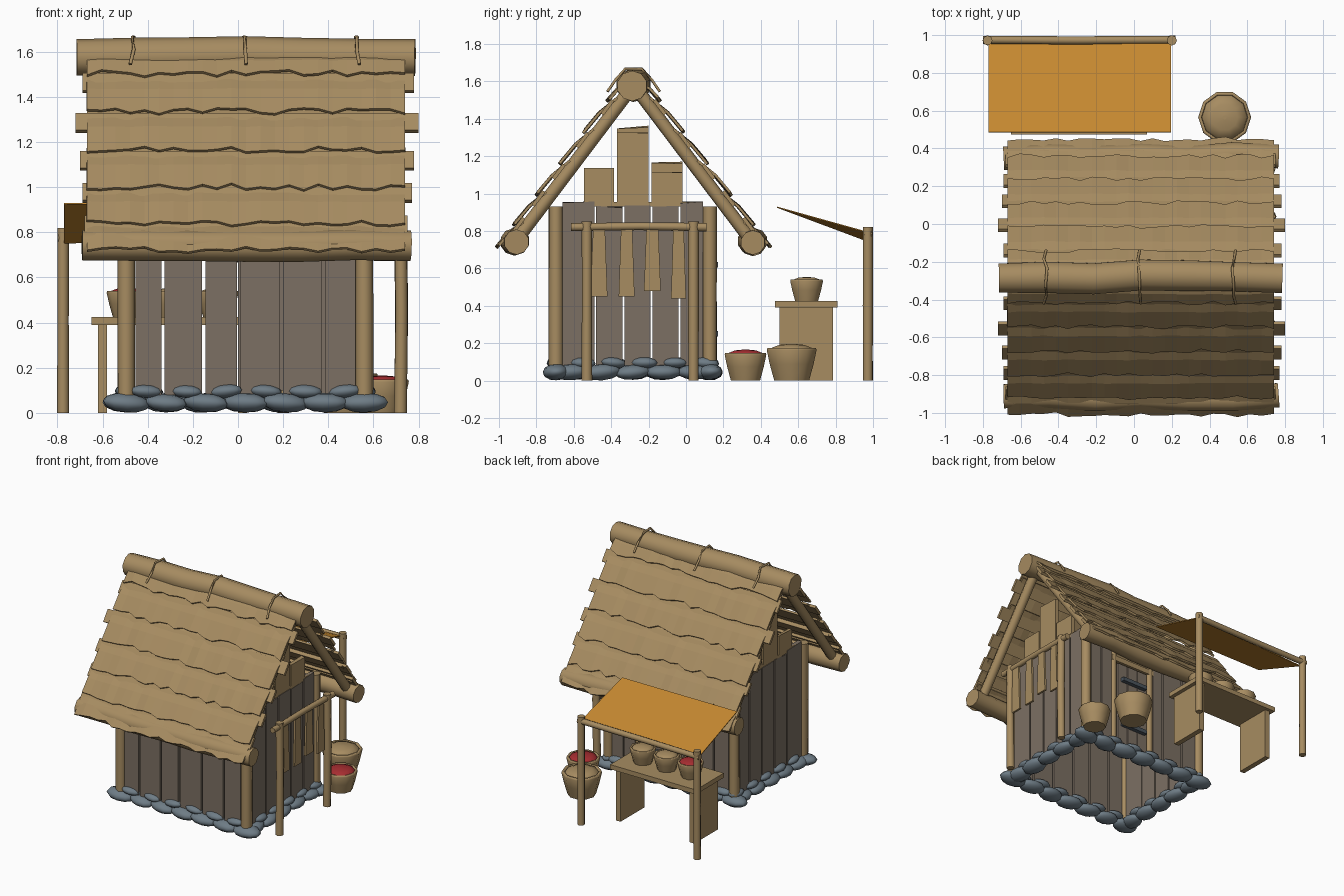
import bpy, math, random
from mathutils import Vector, Matrix

if "Cube" in bpy.data.objects:
    bpy.data.objects.remove(bpy.data.objects["Cube"])

random.seed(4)
R = random.uniform


def mat(name, c):
    m = bpy.data.materials.new(name)
    m.diffuse_color = (*c, 1)
    m.use_nodes = True
    m.node_tree.nodes["Principled BSDF"].inputs["Base Color"].default_value = m.diffuse_color
    return m


TAN = mat("tan wood", (0.385, 0.262, 0.12))
GREY = mat("grey planks", (0.20, 0.16, 0.125))
STONE = mat("blue grey stone", (0.155, 0.20, 0.235))
ORANGE = mat("orange cloth", (0.57, 0.25, 0.03))
RED = mat("red fruit", (0.38, 0.026, 0.03))
IRON = mat("dark iron", (0.07, 0.09, 0.11))


def mesh(name, verts, faces, m, smooth=False):
    me = bpy.data.meshes.new(name)
    me.from_pydata([tuple(v) for v in verts], [], faces)
    me.materials.append(m)
    for p in me.polygons:
        p.use_smooth = smooth and len(p.vertices) <= 4
    ob = bpy.data.objects.new(name, me)
    bpy.context.collection.objects.link(ob)
    return ob


def tube(name, pts, r, m, sides=8, wob=0.0):
    """Round pole through points, with flat end caps and optional wobble."""
    pts = [Vector(p) for p in pts]
    verts, faces, n = [], [], len(pts)
    for i, p in enumerate(pts):
        d = (pts[min(i + 1, n - 1)] - pts[max(i - 1, 0)]).normalized()
        a = d.cross(Vector((0, 1, 0.01)) if abs(d.y) < 0.9 else Vector((1, 0, 0))).normalized()
        b = d.cross(a)
        rr = r * (1 + R(-wob, wob))
        for k in range(sides):
            t = 2 * math.pi * k / sides
            verts.append(p + (a * math.cos(t) + b * math.sin(t)) * rr)
    for i in range(n - 1):
        for k in range(sides):
            j = (k + 1) % sides
            faces.append((i * sides + k, i * sides + j, (i + 1) * sides + j, (i + 1) * sides + k))
    faces.append(tuple(reversed(range(sides))))
    faces.append(tuple(range((n - 1) * sides, n * sides)))
    return mesh(name, verts, faces, m, True)


def box(name, x, y, z, m, jit=0.0, taper=1.0):
    """Box from ranges; jit varies the top corners, taper narrows the top in y."""
    yc = (y[0] + y[1]) / 2
    v = []
    for k in (0, 1):
        for j in (0, 1):
            for i in (0, 1):
                yy = yc + (y[j] - yc) * (taper if k else 1)
                v.append((x[i], yy, z[k] + (R(-jit, jit) if k else 0)))
    f = [(0, 2, 3, 1), (4, 5, 7, 6), (0, 1, 5, 4), (2, 6, 7, 3), (0, 4, 6, 2), (1, 3, 7, 5)]
    return mesh(name, v, f, m)


def lathe(name, cx, cy, prof, m, sides=10):
    v, f = [], []
    for r, z in prof:
        v += [(cx + r * math.cos(2 * math.pi * k / sides), cy + r * math.sin(2 * math.pi * k / sides), z)
              for k in range(sides)]
    for i in range(len(prof) - 1):
        for k in range(sides):
            j = (k + 1) % sides
            f.append((i * sides + k, i * sides + j, (i + 1) * sides + j, (i + 1) * sides + k))
    f += [tuple(reversed(range(sides))), tuple(range((len(prof) - 1) * sides, len(prof) * sides))]
    return mesh(name, v, f, m, True)


def basket(name, x, y, z, r, h, m):
    lathe(name, x, y, [(r * .7, z), (r * .88, z + h * .5), (r, z + h * .93), (r * .97, z + h),
                       (r * .88, z + h), (r * .86, z + h * .85)], TAN)
    lathe(name + "_contents", x, y, [(r * .88, z + h * .85), (r * .8, z + h * 1.0),
                                     (r * .5, z + h * 1.09), (r * .08, z + h * 1.12)], m)


# Roof frame: ridge log, eave logs, rafters
YR, ZR, ZE = -0.28, 1.58, 0.74
RUN = 0.635


def long_log(name, x0, x1, y, z, r):
    pts = [(x0 + (x1 - x0) * i / 6, y + R(-.012, .012), z + R(-.006, .006)) for i in range(7)]
    tube(name, pts, r, TAN, 10, 0.05)


long_log("ridge_log", -0.715, 0.785, YR, ZR, 0.083)
slope = math.hypot(RUN, ZR - ZE)


def on_roof(side, x, t, off):
    """Point at fraction t down a slope, off along its outward normal."""
    return Vector((x, YR + side * (RUN * t + off * (ZR - ZE) / slope), ZR - (ZR - ZE) * t + off * RUN / slope))


for side, nm in ((-1, "front"), (1, "back")):
    long_log(nm + "_eave_log", -0.69, 0.765, YR + side * RUN, ZE, 0.068)
    for x in (-0.61, 0.68):
        tube(nm + "_rafter", [on_roof(side, x, 0.03, 0), on_roof(side, x, 0.98, 0)], 0.035, TAN)
    # Battens poking out past the thatch
    for t, a, b in ((.17, -.69, .78), (.38, -.72, .80), (.58, -.70, .78), (.75, -.69, .77), (.92, -.68, .75)):
        v = [on_roof(side, x, t + dt, o) for o in (.03, .05) for dt in (-.045, .045) for x in (a, b)]
        mesh(nm + "_batten", v, [(0, 2, 3, 1), (4, 5, 7, 6), (0, 1, 5, 4), (2, 6, 7, 3), (0, 4, 6, 2), (1, 3, 7, 5)], TAN)
    # Overlapping shingle courses with ragged lower edges
    edges = [0.0, 0.13, 0.33, 0.53, 0.73, 0.92, 1.06]
    N = 22
    for c in range(6):
        top, bot = max(0, edges[c] - 0.03), edges[c + 1]
        v, f = [], []
        for i in range(N + 1):
            x = -0.67 + 1.41 * i / N
            e = R(-0.012, 0.02)
            mid, o = (top + bot) / 2, R(-.004, .004)
            v += [on_roof(side, x, top, 0.035), on_roof(side, x, mid, 0.062 + o), on_roof(side, x, bot + e, 0.068 + o)]
        for i in range(N):
            for k in (0, 1):
                q = (i * 3 + k, i * 3 + k + 1, i * 3 + k + 4, i * 3 + k + 3)
                f.append(q if side < 0 else q[::-1])
        ob = mesh(nm + "_shingle_course", v, f, TAN)
        s = ob.modifiers.new("thickness", 'SOLIDIFY')
        s.thickness = 0.014

# Rope ties over the ridge
for x in (-0.47, 0.03, 0.53):
    tube("ridge_tie", [(x + R(-.01, .01), YR + y, z) for y, z in
         ((-.14, 1.545), (-.095, 1.61), (-.045, 1.665), (.045, 1.665), (.095, 1.61), (.14, 1.545))], 0.008, TAN, 6)

# Corner posts
XL, XR, YF, YB = -0.495, 0.56, -0.695, 0.127
for x in (XL, XR):
    for y in (YF, YB):
        tube("corner_post", [(x, y, 0.04), (x, y, 0.5), (x, y, 0.93)], 0.038, TAN, 8, 0.04)

# Plank walls
for a, b in ((-.455, -.34), (-.325, -.16), (-.145, -.005), (.01, .185), (.2, .37), (.385, .52)):
    box("front_plank", (a, b), (YF - .015, YF + .015), (.08, R(.88, .92)), GREY, .008)
for a, b in ((-.455, -.34), (-.325, -.16), (-.145, -.06), (.33, .42), (.43, .52)):
    box("back_plank", (a, b), (YB - .015, YB + .015), (.08, R(.88, .92)), GREY, .008)
for x, nm in ((XL, "left"), (XR, "right")):
    for a, b, z in ((-.66, -.49, .95), (-.48, -.34, .93), (-.33, -.19, .94), (-.18, -.04, .93), (-.03, .09, .95)):
        box(nm + "_plank", (x - .015, x + .015), (a, b), (.08, z), GREY, .008)
    # Gable boards
    k = 0.0 if x > 0 else 0.035
    for a, b, z in ((-.545, -.385, 1.13 - k), (-.37, -.20, 1.32 + k), (-.185, -.02, 1.11 + k * 1.5)):
        box(nm + "_gable_board", (x - .015, x + .015), (a, b), (.955, z), TAN, .008)
    box(nm + "_gable_beam", (x - .012, x + .012), (-.6, .06), (.93, .955), TAN)

# Back door with frame and iron hinges
for x in (-.035, .305):
    tube("door_post", [(x, YB, 0.05), (x, YB, 0.92)], 0.025, TAN)
box("door_lintel", (-.06, .33), (YB - .02, YB + .02), (.76, .80), TAN)
for i in range(3):
    box("door_plank", (.0 + .092 * i, .085 + .092 * i), (YB - .012, YB + .014), (.1, .75), GREY)
for z in (.25, .62):
    box("door_hinge", (.02, .24), (YB + .014, YB + .045), (z - .015, z + .015), IRON)


# Foundation stones
def stone(x, y, z, along_x, s):
    bpy.ops.mesh.primitive_uv_sphere_add(segments=10, ring_count=6, radius=1, location=(x, y, z))
    ob = bpy.context.object
    ob.name = "foundation_stone"
    ob.scale = (.105 * s, .068 * s, .042 * s) if along_x else (.068 * s, .1 * s, .042 * s)
    ob.rotation_euler = (R(-.1, .1), R(-.1, .1), R(-.25, .25))
    ob.data.materials.append(STONE)
    bpy.ops.object.shade_smooth()


for i in range(7):
    x = XL + (XR - XL) * i / 6
    for y in (YF, YB):
        stone(x, y, 0.045, True, R(.92, 1.05))
        if i < 6:
            stone(x + .09, y, 0.095, True, R(.68, .76))
for i in range(5):
    y = YF + (YB - YF) * (i + .5) / 5
    for x in (XL, XR):
        stone(x, y, 0.045, False, R(.92, 1.05))
        stone(x, y + .06, 0.095, False, R(.66, .75))

# Drying rack on the right side with hanging strips
for y in (-.53, .04):
    tube("rack_post", [(.72, y, 0), (.725, y, .45), (.72, y, .85)], 0.028, TAN, 8, .05)
tube("rack_bar", [(.72, -.615, .82), (.72, -.25, .825), (.72, .11, .82)], 0.022, TAN, 8, .05)
for a, b, z in ((-.51, -.42, .45), (-.36, -.275, .45), (-.225, -.135, .48), (-.08, .0, .44)):
    box("hanging_strip", (.712, .728), (a, b), (z, .82), TAN, 0, .7)

# Market stall: table, bowls, awning
box("table_top", (-.65, .07), (.475, .81), (.39, .425), TAN)
for x in (-.60, .02):
    box("table_leg", (x - .02, x + .02), (.50, .785), (0, .39), TAN)
for x, m in ((-.49, RED), (-.29, TAN), (-.09, TAN)):
    basket("stall_bowl", x, .645, .425, .092, .115, m)
for x in (-.775, .2):
    tube("awning_post", [(x, .972, 0), (x, .972, .4), (x, .972, .82)], .026, TAN, 8, .04)
tube("awning_bar", [(-.8, .975, .775), (-.3, .972, .78), (.22, .975, .785)], .022, TAN, 8, .04)
cloth = mesh("awning_cloth", [(-.77, .487, .93), (.195, .487, .93), (.195, .955, .80), (-.77, .955, .755)],
             [(0, 1, 2, 3)], ORANGE)
cloth.modifiers.new("thickness", 'SOLIDIFY').thickness = 0.006

# Baskets by the back wall
basket("large_basket", .48, .565, 0, .14, .175, TAN)
basket("small_basket", .64, .318, 0, .117, .148, RED)
